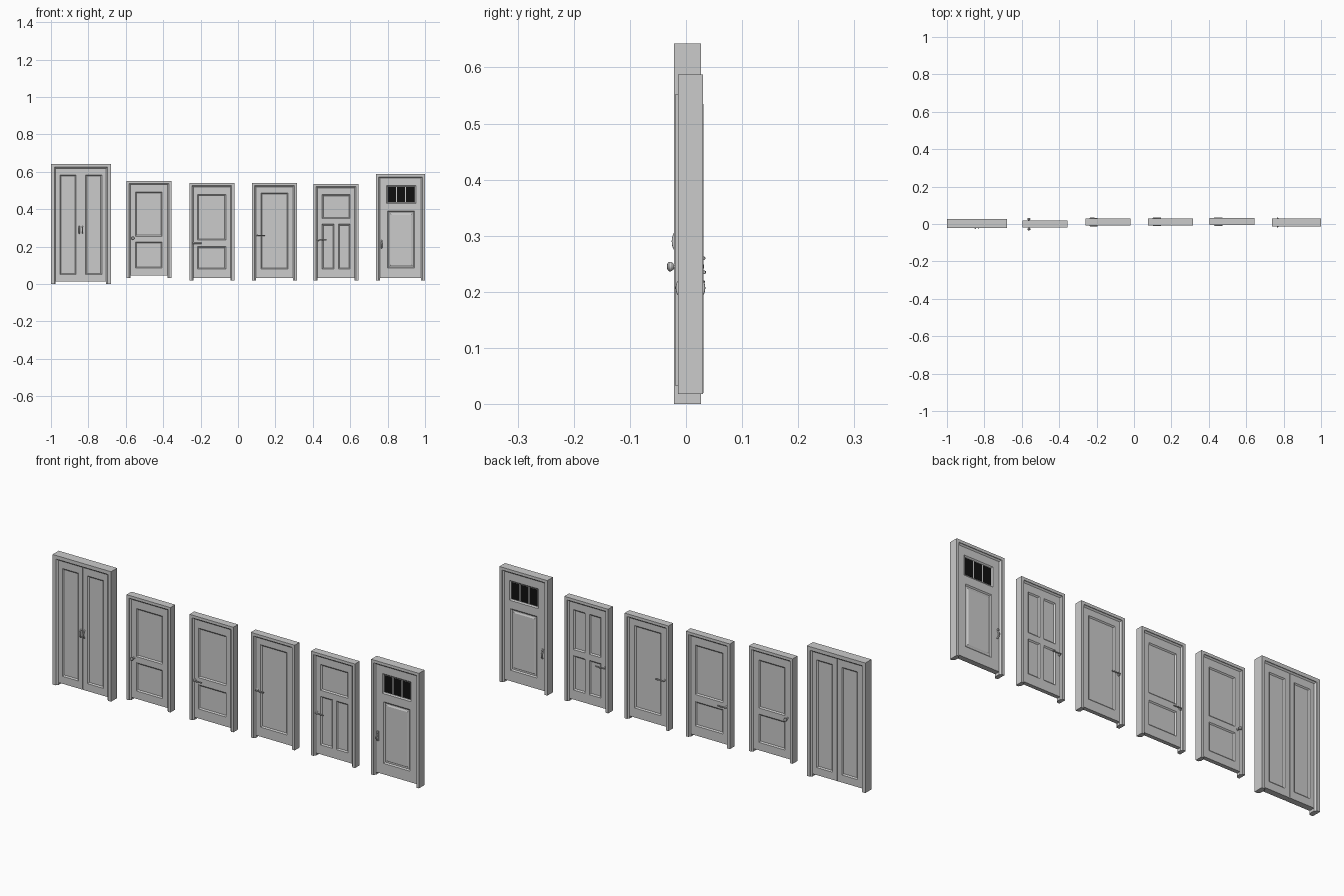
import bpy, bmesh, math
from mathutils import Vector, Matrix

if "Cube" in bpy.data.objects:
    bpy.data.objects.remove(bpy.data.objects["Cube"])

glass = bpy.data.materials.new("dark_glass")
glass.diffuse_color = (0.005, 0.005, 0.005, 1)
glass.use_nodes = True
glass.node_tree.nodes["Principled BSDF"].inputs["Base Color"].default_value = glass.diffuse_color


def finish(name, bm, mat=None):
    bmesh.ops.remove_doubles(bm, verts=bm.verts, dist=1e-6)
    bmesh.ops.recalc_face_normals(bm, faces=bm.faces)
    me = bpy.data.meshes.new(name)
    bm.to_mesh(me)
    bm.free()
    ob = bpy.data.objects.new(name, me)
    bpy.context.collection.objects.link(ob)
    if mat:
        me.materials.append(mat)
    return ob


def add_box(bm, a, b):
    a, b = Vector(a), Vector(b)
    m = Matrix.Translation((a + b) / 2) @ Matrix.Diagonal((*(b - a), 1))
    bmesh.ops.create_cube(bm, size=1, matrix=m)


# stepped door frame: a profile swept round three sides with mitred corners
def frame(name, x0, x1, z0, z1, ya, yb, la, lb, j):
    k = j + 0.007
    prof = [(0, ya), (j, ya), (j, ya + 0.003), (k, la), (k, lb), (j, yb - 0.003), (j, yb), (0, yb)]
    bm = bmesh.new()
    rings = [[bm.verts.new(p) for p in pts] for pts in (
        [(x0 + o, y, z0) for o, y in prof],
        [(x0 + o, y, z1 - o) for o, y in prof],
        [(x1 - o, y, z1 - o) for o, y in prof],
        [(x1 - o, y, z0) for o, y in prof])]
    n = len(prof)
    for r, s in zip(rings, rings[1:]):
        for i in range(n):
            bm.faces.new((r[i], r[(i + 1) % n], s[(i + 1) % n], s[i]))
    bm.faces.new(rings[0])
    bm.faces.new(rings[-1])
    return finish(name, bm)


# door leaf with sunk, bevelled panels on both faces
def leaf(name, x0, x1, z0, z1, la, lb, front, back, raised=False):
    bm = bmesh.new()

    def rect(p, inset, y):
        a, b, c, d = p
        return [(a + inset, y, c + inset), (b - inset, y, c + inset),
                (b - inset, y, d - inset), (a + inset, y, d - inset)]

    def face(pts):
        bm.faces.new([bm.verts.new(p) for p in pts])

    def band(r, s):
        for i in range(4):
            face((r[i], r[(i + 1) % 4], s[(i + 1) % 4], s[i]))

    for y, sgn, panels in ((la, 1, front), (lb, -1, back)):
        xs = sorted({x0, x1, *[v for p in panels for v in p[:2]]})
        zs = sorted({z0, z1, *[v for p in panels for v in p[2:]]})
        for a, b in zip(xs, xs[1:]):
            for c, d in zip(zs, zs[1:]):
                mx, mz = (a + b) / 2, (c + d) / 2
                if not any(p[0] < mx < p[1] and p[2] < mz < p[3] for p in panels):
                    face(rect((a, b, c, d), 0, y))
        for p in panels:
            steps = [(0, 0), (0.006, 0.005)]
            if raised and p[3] < 0.41:
                steps += [(0.012, 0.005), (0.018, 0.002)]
            rs = [rect(p, i, y + sgn * d) for i, d in steps]
            for r, s in zip(rs, rs[1:]):
                band(r, s)
            face(rs[-1])
    band(rect((x0, x1, z0, z1), 0, la), rect((x0, x1, z0, z1), 0, lb))
    return finish(name, bm)


# turned part along y, from (radius, distance out of the door)
def turned(name, x, y, z, sgn, prof, n=16):
    bm = bmesh.new()
    rings = [[bm.verts.new((x + r * math.cos(2 * math.pi * i / n), y + sgn * d,
                            z + r * math.sin(2 * math.pi * i / n))) for i in range(n)] for r, d in prof]
    for r, s in zip(rings, rings[1:]):
        for i in range(n):
            bm.faces.new((r[i], r[(i + 1) % n], s[(i + 1) % n], s[i]))
    bm.faces.new(rings[0])
    bm.faces.new(rings[-1])
    ob = finish(name, bm)
    bpy.context.view_layer.objects.active = ob
    ob.select_set(True)
    bpy.ops.object.shade_smooth_by_angle()
    ob.select_set(False)


def rod(name, pts, r):
    cu = bpy.data.curves.new(name, 'CURVE')
    cu.dimensions = '3D'
    cu.bevel_depth, cu.bevel_resolution, cu.use_fill_caps = r, 2, True
    sp = cu.splines.new('POLY')
    sp.points.add(len(pts) - 1)
    for q, p in zip(sp.points, pts):
        q.co = (*p, 1)
    bpy.context.collection.objects.link(bpy.data.objects.new(name, cu))


def pull(name, x, y, z, sgn, h, out):
    rod(name, [(x, y + sgn * out * math.sin(math.pi * i / 10), z - h / 2 * math.cos(math.pi * i / 10))
               for i in range(11)], 0.0035)


def lever(x, y, z, sgn):
    turned("lever_rose", x, y, z, sgn, [(0.007, 0), (0.007, 0.002), (0.004, 0.004), (0.003, 0.010)])
    rod("lever_arm", [(x, y + sgn * 0.006, z), (x, y + sgn * 0.010, z),
                      (x + 0.004, y + sgn * 0.011, z), (x + 0.042, y + sgn * 0.010, z)], 0.003)


KNOB = [(0.006, 0), (0.006, 0.002), (0.003, 0.003), (0.003, 0.010), (0.006, 0.012),
        (0.0085, 0.016), (0.0085, 0.019), (0.006, 0.022), (0.002, 0.023)]

P3 = [(-0.217, -0.065, 0.235, 0.48), (-0.217, -0.065, 0.08, 0.20)]
P2 = [(-0.548, -0.405, 0.255, 0.493), (-0.548, -0.405, 0.085, 0.225)]
P4 = [(0.122, 0.267, 0.08, 0.488)]
P5 = [(0.45, 0.60, 0.35, 0.478), (0.45, 0.514, 0.08, 0.32), (0.536, 0.60, 0.08, 0.32)]
B5 = [(a, b, c, d) for a, b in ((0.45, 0.514), (0.536, 0.60)) for c, d in ((0.28, 0.478), (0.08, 0.25))]
P6 = [(0.793, 0.951, 0.43, 0.528), (0.80, 0.945, 0.085, 0.39)]

# name, x range, z range, y range, panels front and back
doors = [("double", -1.0, -0.68, 0.0, 0.643, -0.021, 0.027, None, None),
         ("knob", -0.596, -0.356, 0.033, 0.552, -0.020, 0.018, P2, P2),
         ("two_panel", -0.26, -0.02, 0.02, 0.54, -0.008, 0.029, P3, P3),
         ("one_panel", 0.075, 0.315, 0.02, 0.54, -0.007, 0.030, P4, P4),
         ("three_panel", 0.404, 0.644, 0.02, 0.535, -0.006, 0.031, P5, B5),
         ("glazed", 0.738, 1.0, 0.018, 0.587, -0.014, 0.030, P6, P6)]

for name, x0, x1, z0, z1, ya, yb, pf, pb in doors:
    la, lb = ya + 0.009, yb - 0.009
    j = 0.018 if name == "double" else 0.014
    frame(name + "_door_frame", x0, x1, z0, z1, ya, yb, la, lb, j)
    i, bot, top = j + 0.006, z0 + 0.013, z1 - j - 0.006
    mid = (x0 + x1) / 2
    if name == "double":
        for a, b in ((x0 + i, mid - 0.0015), (mid + 0.0015, x1 - i)):
            p = [(a + 0.024, b - 0.024, 0.05, 0.583)]
            leaf("double_door_leaf", a, b, bot, top, la, lb, p, p)
        bm = bmesh.new()
        add_box(bm, (mid - 0.004, la + 0.006, bot), (mid + 0.004, lb - 0.006, top))
        finish("meeting_strip", bm)
        for s in (-1, 1):
            pull("double_door_pull", mid + s * 0.009, la, 0.29, -1, 0.036, 0.010)
    else:
        leaf(name + "_door_leaf", x0 + i, x1 - i, bot, top, la, lb, pf, pb, name == "glazed")
    for y, s in ((la, -1), (lb, 1)):
        if name == "knob":
            turned("door_knob", -0.562, y, 0.245, s, KNOB)
        elif name == "two_panel":
            lever(-0.236, y, 0.218, s)
        elif name == "one_panel":
            lever(0.103, y, 0.26, s)
        elif name == "three_panel":
            lever(0.430, y, 0.235, s)
        elif name == "glazed":
            # long back plate with a pull and a small turn above
            bm = bmesh.new()
            add_box(bm, (0.762, y - 0.002, 0.188), (0.774, y + 0.002, 0.238))
            finish("handle_plate", bm)
            pull("glazed_door_pull", 0.768, y, 0.207, s, 0.03, 0.010)
            turned("lock_turn", 0.768, y, 0.23, s, [(0.005, 0), (0.005, 0.006), (0.003, 0.008)])

# three dark panes on both faces of the glazed door
for k in range(3):
    a = 0.801 + k * 0.0492
    bm = bmesh.new()
    add_box(bm, (a, -0.0005, 0.438), (a + 0.0436, 0.0165, 0.52))
    finish("window_pane", bm, glass)
